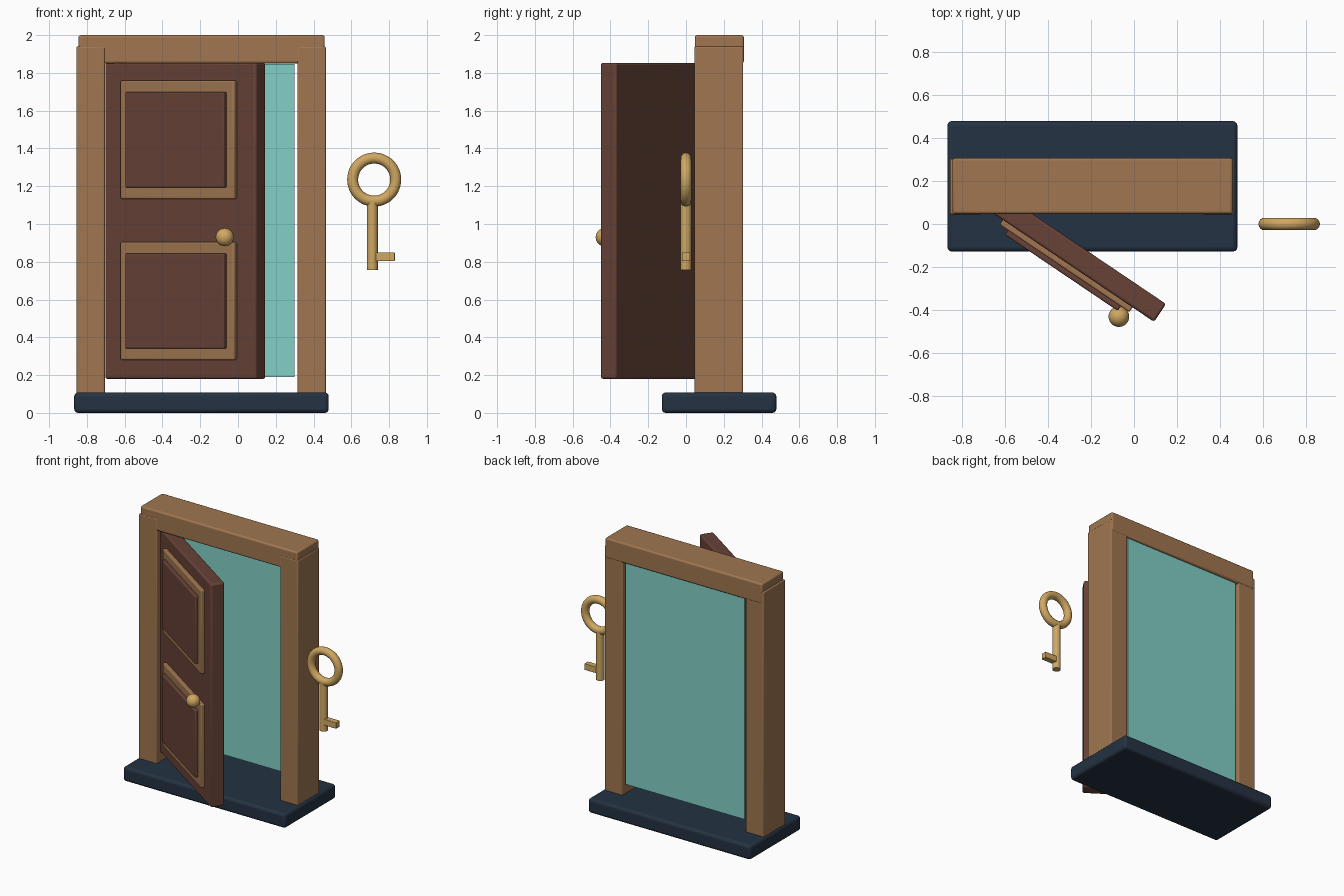
import bpy
import math
from mathutils import Matrix, Vector

cube = bpy.data.objects.get("Cube")
if cube:
    bpy.data.objects.remove(cube, do_unlink=True)


def material(name, rgb):
    # sRGB 0-255 to linear
    lin = [((c / 255 + 0.055) / 1.055) ** 2.4 for c in rgb]
    mat = bpy.data.materials.new(name)
    mat.use_nodes = True
    mat.diffuse_color = (*lin, 1)
    mat.node_tree.nodes["Principled BSDF"].inputs["Base Color"].default_value = (*lin, 1)
    return mat


OAK = material("light_wood", (160, 118, 80))
DARK = material("dark_wood", (103, 66, 55))
SLATE = material("dark_slate", (36, 50, 66))
BRASS = material("brass", (208, 168, 98))
TEAL = material("teal", (130, 208, 198))


def finish(name, mat):
    obj = bpy.context.object
    obj.name = name
    obj.data.materials.append(mat)
    bpy.ops.object.shade_smooth_by_angle(angle=math.radians(40))
    return obj


def box(name, mat, x, y, z, bevel=0.0, frame=None):
    """Box from (min, max) ranges, with rounded edges, optionally in a local frame."""
    bpy.ops.mesh.primitive_cube_add(size=1)
    obj = bpy.context.object
    size = [b - a for a, b in (x, y, z)]
    mid = [(a + b) / 2 for a, b in (x, y, z)]
    obj.data.transform(Matrix.Translation(mid) @ Matrix.Diagonal((*size, 1)))
    if frame:
        obj.matrix_world = frame
    if bevel:
        mod = obj.modifiers.new("rounded_edges", "BEVEL")
        mod.width = bevel
        mod.segments = 3
    return finish(name, mat)


# Base and door frame
box("base", SLATE, (-0.867, 0.48), (-0.128, 0.478), (0, 0.108), 0.02)
for side, x0 in (("right", -0.855), ("left", 0.315)):
    box(side + "_post", OAK, (x0, x0 + 0.15), (0.045, 0.303), (0.1, 1.94), 0.008)
box("lintel", OAK, (-0.844, 0.459), (0.047, 0.306), (1.85, 2.0), 0.012)

# Pane closing the back of the opening
box("portal_pane", TEAL, (-0.69, 0.3), (0.28, 0.29), (0.19, 1.848))

# Open door: local x runs from the hinge, local -y is the front
hinge = Matrix.Translation((-0.707, 0.085, 0)) @ Matrix.Rotation(math.radians(-34), 4, "Z")
box("door", DARK, (0, 0.965), (0, 0.1), (0.18, 1.853), 0.012, hinge)
for level, z0, z1 in (("lower", 0.28, 0.905), ("upper", 1.132, 1.76)):
    box(level + "_panel_trim", OAK, (0.118, 0.845), (-0.027, 0.02), (z0, z1), 0.008, hinge)
    box(level + "_panel", DARK, (0.165, 0.797), (-0.052, 0),
        (z0 + 0.06, z1 - 0.06), 0.008, hinge)

# Door knob
bpy.ops.mesh.primitive_uv_sphere_add(segments=32, ring_count=16, radius=0.048,
                                     location=hinge @ Vector((0.816, -0.071, 0.93)))
finish("door_knob", BRASS)

# Key
bpy.ops.mesh.primitive_torus_add(major_radius=0.114, minor_radius=0.029,
                                 major_segments=48, minor_segments=16,
                                 location=(0.721, 0, 1.235), rotation=(math.pi / 2, 0, 0))
finish("key_ring", BRASS)
bpy.ops.mesh.primitive_cylinder_add(vertices=24, radius=0.029, depth=0.36,
                                    location=(0.711, 0, 0.936))
finish("key_shank", BRASS)
box("key_bit", BRASS, (0.711, 0.83), (-0.022, 0.022), (0.803, 0.85), 0.004)
